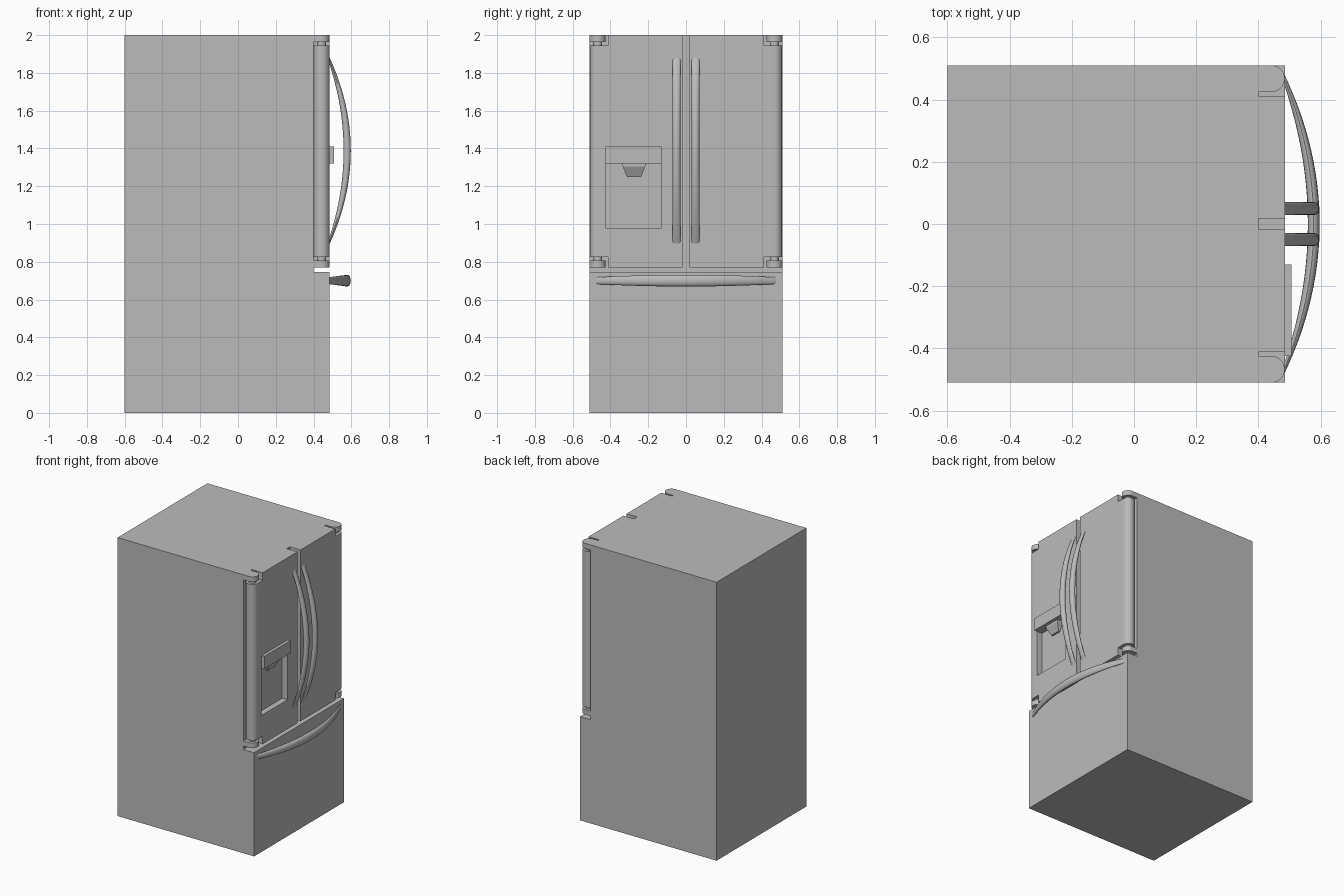
import bpy, bmesh, math
from mathutils import Vector

cube = bpy.data.objects.get("Cube")
if cube:
    bpy.data.objects.remove(cube, do_unlink=True)

GREY = (0.5, 0.5, 0.5, 1)
steel = bpy.data.materials.new("light grey steel")
steel.use_nodes = True
steel.diffuse_color = GREY
steel.node_tree.nodes["Principled BSDF"].inputs["Base Color"].default_value = GREY

FRONT, BACK, SIDE, SEAM = 0.485, -0.60, 0.51, 0.40
GAP_LOW, GAP_TOP = 0.745, 0.77
PIVOT_X, PIVOT_Y, ROUND = 0.4425, 0.4675, 0.0425


def make(name, bm):
    bmesh.ops.recalc_face_normals(bm, faces=bm.faces)
    mesh = bpy.data.meshes.new(name)
    bm.to_mesh(mesh)
    bm.free()
    mesh.materials.append(steel)
    ob = bpy.data.objects.new(name, mesh)
    bpy.context.collection.objects.link(ob)
    return ob


def prism(name, outline, z0, z1):
    """Extrude an xy outline from z0 to z1."""
    bm = bmesh.new()
    face = bm.faces.new([bm.verts.new((x, y, z0)) for x, y in outline])
    ext = bmesh.ops.extrude_face_region(bm, geom=[face])
    top = [v for v in ext["geom"] if isinstance(v, bmesh.types.BMVert)]
    bmesh.ops.translate(bm, verts=top, vec=(0, 0, z1 - z0))
    return make(name, bm)


def box(name, x0, x1, y0, y1, z0, z1):
    return prism(name, [(x0, y0), (x1, y0), (x1, y1), (x0, y1)], z0, z1)


def combine(ob, tool, operation):
    """Apply a boolean and throw the tool away."""
    mod = ob.modifiers.new("shape", "BOOLEAN")
    mod.operation, mod.solver, mod.object = operation, "EXACT", tool
    graph = bpy.context.evaluated_depsgraph_get()
    old = ob.data
    ob.data = bpy.data.meshes.new_from_object(ob.evaluated_get(graph))
    ob.modifiers.clear()
    bpy.data.meshes.remove(old)
    bpy.data.objects.remove(tool, do_unlink=True)


def smooth(ob):
    bpy.ops.object.select_all(action="DESELECT")
    ob.select_set(True)
    bpy.context.view_layer.objects.active = ob
    bpy.ops.object.shade_smooth_by_angle(angle=math.radians(35))


# Cabinet with the doors and drawer parted by grooves
body = box("cabinet_and_doors", BACK, FRONT, -SIDE, SIDE, 0, 2)
combine(body, box("drawer_gap", SEAM, 0.6, -0.6, 0.6, GAP_LOW, GAP_TOP), "DIFFERENCE")
combine(body, box("door_gap", SEAM, 0.6, -0.018, 0.018, GAP_TOP - 0.01, 2.1), "DIFFERENCE")

half_turn = [math.pi * i / 16 for i in range(17)]
for s in (-1, 1):
    # Rounded outer edge of each door
    arc = [(PIVOT_X + ROUND * math.cos(a), s * (PIVOT_Y + 0.042 * math.sin(a))) for a in half_turn]
    rim = arc + [(SEAM, s * 0.55), (0.55, s * 0.55), (0.55, s * PIVOT_Y)]
    combine(body, prism("edge_cut", rim, 0.81, 1.955), "DIFFERENCE")
    # Corner notches for the hinges
    for z0, z1 in ((GAP_LOW + 0.01, 0.825), (1.945, 2.1)):
        y0, y1 = sorted((s * 0.412, s * 0.6))
        combine(body, box("hinge_notch", SEAM, 0.6, y0, y1, z0, z1), "DIFFERENCE")

# Dispenser recess
combine(body, box("recess_cut", 0.442, 0.6, -0.425, -0.13, 0.98, 1.32), "DIFFERENCE")

# Hinge tabs with round noses, and their pins
for s, side in ((-1, "right"), (1, "left")):
    nose = [(PIVOT_X + ROUND * math.sin(a), s * (PIVOT_Y - ROUND * math.cos(a))) for a in half_turn]
    tab = [(SEAM - 0.01, s * 0.425)] + nose + [(SEAM - 0.01, s * SIDE)]
    pin = [(PIVOT_X + 0.024 * math.cos(2 * a), s * PIVOT_Y + 0.024 * math.sin(2 * a)) for a in half_turn[:-1]]
    for level, z0, z1, p0, p1 in (("lower", GAP_TOP, 0.807, 0.80, 0.83), ("upper", 1.963, 2, 1.94, 1.97)):
        combine(body, prism("hinge_tab", tab, z0, z1), "UNION")
        smooth(prism(f"{side}_{level}_hinge_pin", pin, p0, p1))
smooth(body)

# Dispenser header and tapered spout
box("dispenser_header", FRONT - 0.005, 0.507, -0.425, -0.13, 1.32, 1.41)
bm = bmesh.new()
bmesh.ops.create_cube(bm, size=1)
for v in bm.verts:
    low = v.co.z < 0
    v.co = Vector((0.44 if v.co.x < 0 else (0.455 if low else 0.483),
                   -0.275 + v.co.y * (0.075 if low else 0.12),
                   1.25 if low else 1.305))
make("dispenser_spout", bm)
box("spout_mount", 0.44, 0.483, -0.335, -0.215, 1.305, 1.32)


def handle(name, place, half_length, wide_mid, wide_end):
    """Sweep a tapering oval along a bow; place maps (along, out, across)."""
    bm = bmesh.new()
    rings, steps, sides = [], 32, 16
    for i in range(steps + 1):
        t = 2 * i / steps - 1
        bow = 1 - t * t
        thick = 0.006 + 0.013 * bow
        wide = wide_end + (wide_mid - wide_end) * bow
        slope = -2 * t * 0.098 / half_length
        n = Vector((-slope, 1)).normalized()
        ring = []
        for k in range(sides):
            a = 2 * math.pi * k / sides
            d = thick * math.cos(a)
            ring.append(bm.verts.new(place(t * half_length + n.x * d,
                                           0.480 + 0.098 * bow + n.y * d,
                                           wide * math.sin(a))))
        rings.append(ring)
    for r0, r1 in zip(rings, rings[1:]):
        for k in range(sides):
            j = (k + 1) % sides
            bm.faces.new((r0[k], r0[j], r1[j], r1[k]))
    bm.faces.new(rings[0])
    bm.faces.new(rings[-1])
    smooth(make(name, bm))


# Bowed handles: one per door, one across the drawer
for s, side in ((-1, "right"), (1, "left")):
    handle(f"{side}_door_handle", lambda l, o, c: (o, s * 0.05 + c, 1.388 + l), 0.49, 0.021, 0.021)
handle("drawer_handle", lambda l, o, c: (o, l, 0.70 + c), 0.475, 0.031, 0.018)
